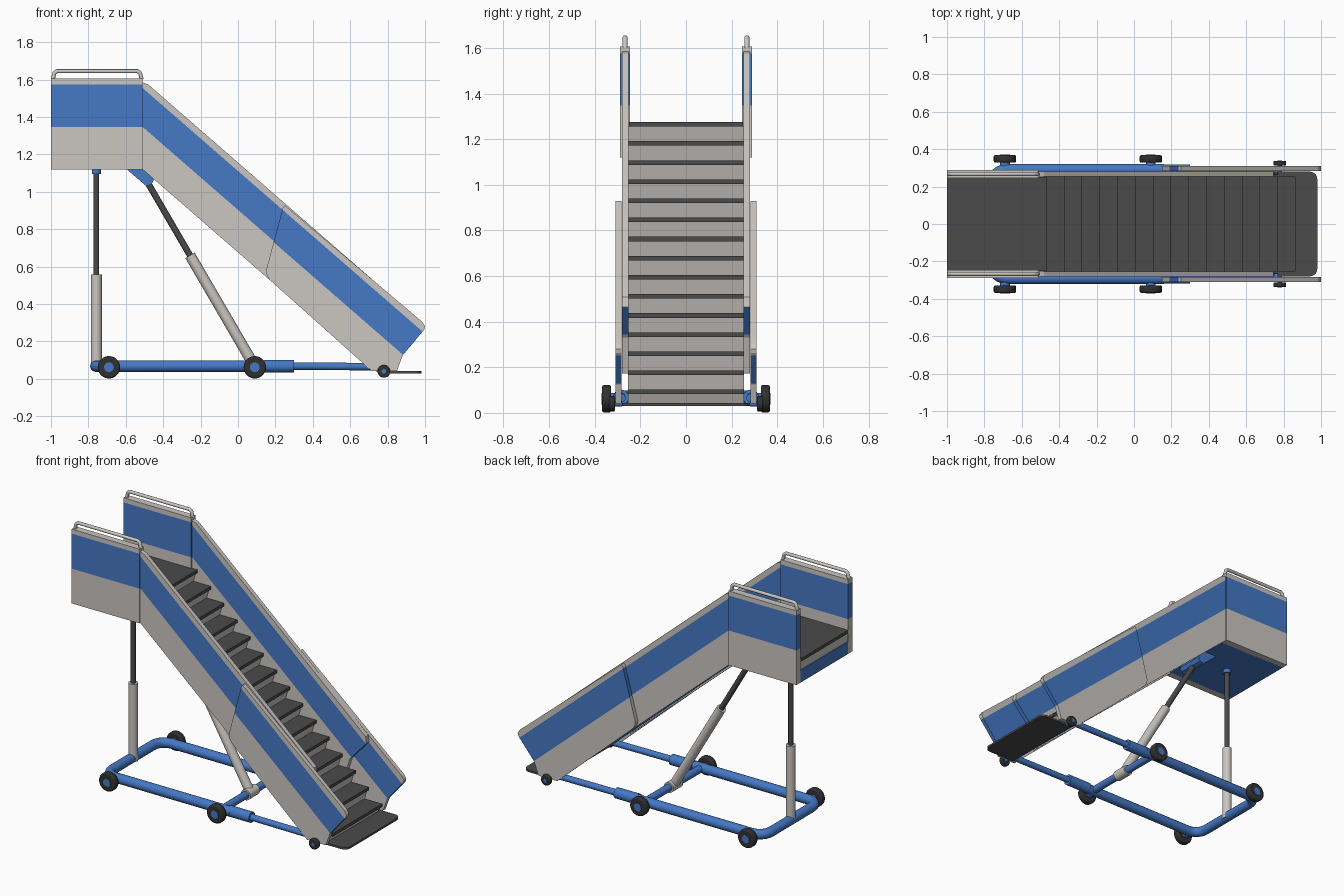
import bpy, bmesh, math
from mathutils import Vector

if "Cube" in bpy.data.objects:
    bpy.data.objects.remove(bpy.data.objects["Cube"])


def material(name, rgb):
    m = bpy.data.materials.new(name)
    m.diffuse_color = (*rgb, 1)
    m.use_nodes = True
    m.node_tree.nodes["Principled BSDF"].inputs["Base Color"].default_value = m.diffuse_color
    return m


GREY = material("warm grey", (0.60, 0.57, 0.54))
BLUE = material("blue", (0.06, 0.19, 0.56))
TREAD = material("dark grey", (0.07, 0.07, 0.07))
RUBBER = material("rubber black", (0.03, 0.03, 0.03))


def finish(name, bm, mats, mirror=False):
    bmesh.ops.recalc_face_normals(bm, faces=bm.faces[:])
    me = bpy.data.meshes.new(name)
    bm.to_mesh(me)
    bm.free()
    for m in mats:
        me.materials.append(m)
    ob = bpy.data.objects.new(name, me)
    bpy.context.collection.objects.link(ob)
    if mirror:
        mod = ob.modifiers.new("mirror", 'MIRROR')
        mod.use_axis = (False, True, False)
    return ob


def prism_bm(pts, y0, y1):
    """Extrude an x-z outline from y0 to y1."""
    bm = bmesh.new()
    low = [bm.verts.new((x, y0, z)) for x, z in pts]
    high = [bm.verts.new((x, y1, z)) for x, z in pts]
    bm.faces.new(low)
    bm.faces.new(high[::-1])
    for i in range(len(pts)):
        bm.faces.new((low[i - 1], high[i - 1], high[i], low[i]))
    bmesh.ops.recalc_face_normals(bm, faces=bm.faces[:])
    return bm


def prism(name, pts, y0, y1, mat, mirror=False):
    return finish(name, prism_bm(pts, y0, y1), [mat], mirror)


def box(name, x0, x1, y0, y1, z0, z1, mat, mirror=False):
    return prism(name, [(x0, z0), (x1, z0), (x1, z1), (x0, z1)], y0, y1, mat, mirror)


def rod(name, a, b, r, mat, mirror=False, bevel=0, sides=24):
    """Cylinder between two points, smooth sides and sharp caps."""
    a, b = Vector(a), Vector(b)
    d = b - a
    bm = bmesh.new()
    bmesh.ops.create_cone(bm, cap_ends=True, segments=sides, radius1=r, radius2=r, depth=d.length)
    if bevel:
        rim = [e for e in bm.edges if any(len(f.verts) > 4 for f in e.link_faces)]
        bmesh.ops.bevel(bm, geom=rim, offset=bevel, segments=2, profile=0.5, affect='EDGES')
    for f in bm.faces:
        f.smooth = len(f.verts) == 4
    for e in bm.edges:
        e.smooth = all(len(f.verts) == 4 for f in e.link_faces)
    q = Vector((0, 0, 1)).rotation_difference(d)
    for v in bm.verts:
        v.co = q @ v.co + (a + b) / 2
    return finish(name, bm, [mat], mirror)


def pipe(name, pts, r, mat):
    """Round tube along a path."""
    cu = bpy.data.curves.new(name, 'CURVE')
    cu.dimensions = '3D'
    cu.bevel_depth = r
    cu.bevel_resolution = 4
    cu.use_fill_caps = True
    sp = cu.splines.new('POLY')
    sp.points.add(len(pts) - 1)
    for p, co in zip(sp.points, pts):
        p.co = (*co, 1)
    cu.materials.append(mat)
    ob = bpy.data.objects.new(name, cu)
    bpy.context.collection.objects.link(ob)


def striped_panel(name, pts, y0, y1, low, high, slope):
    """Side panel, blue between two lines z = c - slope * (x + 0.51)."""
    bm = prism_bm(pts, y0, y1)
    for c in (low, high):
        bmesh.ops.bisect_plane(bm, geom=bm.verts[:] + bm.edges[:] + bm.faces[:],
                               plane_co=(-0.51, 0, c), plane_no=(slope, 0, 1))
    for f in bm.faces:
        m = f.calc_center_median()
        h = m.z + slope * (m.x + 0.51)
        f.material_index = 1 if low + 1e-4 < h < high - 1e-4 else 0
    finish(name, bm, [GREY, BLUE], True)


SL = 0.87


def top(x):
    return 1.60 - SL * (x + 0.51)


def bottom(x):
    return 1.12 - SL * (x + 0.51)


# Side panels: platform, upper flight, sliding lower flight
striped_panel("platform_side", [(-1, 1.12), (-0.51, 1.12), (-0.51, 1.605), (-1, 1.605)],
              0.245, 0.29, 1.347, 1.575, 0)
striped_panel("upper_flight_side",
              [(-0.51, 1.12), (0.58, bottom(0.58)), (0.63, 0.33), (0.75, 0.465), (0.745, top(0.745)),
               (-0.48, top(-0.48)), (-0.51, 1.585)], 0.253, 0.281, 1.347, 1.555, SL)
striped_panel("lower_flight_side",
              [(0.17, bottom(0.17)), (0.715, 0.042), (0.85, 0.042), (0.88, 0.125), (0.995, 0.262), (1.0, 0.28),
               (0.985, 0.305), (0.25, 0.928), (0.24, 0.915), (0.15, 0.58), (0.154, 0.555)],
              0.283, 0.309, 1.34, 1.555, SL)

# Handles on the platform sides
for s in (-1, 1):
    y = 0.267 * s
    pipe("platform_handle", [(-0.99, y, 1.60), (-0.982, y, 1.635), (-0.968, y, 1.645), (-0.537, y, 1.645),
                             (-0.523, y, 1.635), (-0.515, y, 1.60)], 0.011, GREY)

# Platform floor
box("landing_floor", -1, -0.468, -0.25, 0.25, 1.255, 1.275, TREAD)
box("landing_edge", -0.995, -0.5, -0.25, 0.25, 1.20, 1.255, GREY)
box("platform_base", -1, -0.505, -0.25, 0.25, 1.12, 1.20, BLUE)

# Stair body: zigzag risers above, sloping blue underside
N, RUN, RISE, X0, Z0 = 15, 0.0952, 0.0838, -0.468, 1.275
zig = []
for i in range(N):
    x, z = X0 + RUN * i, Z0 - RISE * i
    zig += [(x - 0.012, z - 0.018), (x - 0.035, z - RISE - 0.016)]
zig[-1] = (zig[-1][0], 0.035)
zig += [(0.745, 0.035), (-0.505, 1.135), (-0.505, 1.257)]
bm = prism_bm(zig, -0.254, 0.254)
for f in bm.faces:
    f.material_index = 1 if f.normal.z < -0.5 and f.calc_area() > 0.3 else 0
finish("stair_risers", bm, [GREY, BLUE])

# Treads
for i in range(1, N):
    x, z = X0 + RUN * i, Z0 - RISE * i
    box("tread", x - 0.132, x, -0.254, 0.254, z - 0.02, z, TREAD)

# Foot plate with rounded front corners
bm = prism_bm([(0.75, 0.03), (0.98, 0.03), (0.98, 0.043), (0.75, 0.043)], -0.28, 0.28)
corner = [e for e in bm.edges if abs(e.verts[0].co.z - e.verts[1].co.z) > 0.005
          and e.verts[0].co.x > 0.9]
bmesh.ops.bevel(bm, geom=corner, offset=0.04, segments=5, profile=0.5, affect='EDGES')
finish("foot_plate", bm, [TREAD])

# Wheeled base frame: U-shaped tube, sleeves, telescopic rods, cross tube
FZ, FY, R = 0.068, 0.29, 0.08
path = [(0.16, FY, FZ)]
for k in range(7):
    a = math.pi / 2 * (1 + k / 6)
    path.append((-0.76 + R + R * math.cos(a), FY - R + R * math.sin(a), FZ))
path += [(x, -y, z) for x, y, z in reversed(path)]
pipe("base_frame", path, 0.031, BLUE)
rod("frame_sleeve", (0.14, 0.285, FZ), (0.30, 0.285, FZ), 0.034, BLUE, True)
rod("frame_slide", (0.28, 0.285, FZ), (0.77, 0.285, FZ - 0.003), 0.02, BLUE, True)
rod("cross_tube", (0.09, -0.29, FZ), (0.09, 0.29, FZ), 0.024, BLUE)

# Wheels
for x in (-0.69, 0.09):
    rod("wheel", (x, 0.328, 0.062), (x, 0.368, 0.062), 0.06, RUBBER, True, 0.008, 28)
    rod("wheel_hub", (x, 0.29, 0.062), (x, 0.371, 0.062), 0.026, BLUE, True)
rod("foot_wheel", (0.78, 0.312, 0.04), (0.78, 0.338, 0.04), 0.034, RUBBER, True, 0.005)
rod("foot_wheel_hub", (0.78, 0.28, 0.04), (0.78, 0.340, 0.04), 0.012, BLUE, True)

# Vertical lifting leg
LX = -0.757
rod("leg_cylinder", (LX, 0, 0.05), (LX, 0, 0.557), 0.029, GREY)
rod("leg_piston", (LX, 0, 0.55), (LX, 0, 1.12), 0.015, TREAD)
rod("leg_collar", (LX, 0, 1.095), (LX, 0, 1.125), 0.024, BLUE)

# Diagonal lifting ram with its pivot and bracket
foot, head = Vector((0.087, 0, 0.07)), Vector((-0.495, 0, 1.07))
mid = foot.lerp(head, 0.59)
rod("ram_cylinder", foot, mid, 0.029, GREY)
rod("ram_piston", mid, head, 0.017, TREAD)
rod("ram_pivot", (0.09, -0.05, FZ), (0.09, 0.05, FZ), 0.034, GREY)
prism("ram_bracket", [(-0.60, 1.125), (-0.49, 1.125), (-0.45, 1.065), (-0.462, 1.04), (-0.49, 1.03)],
      -0.09, 0.09, BLUE)
